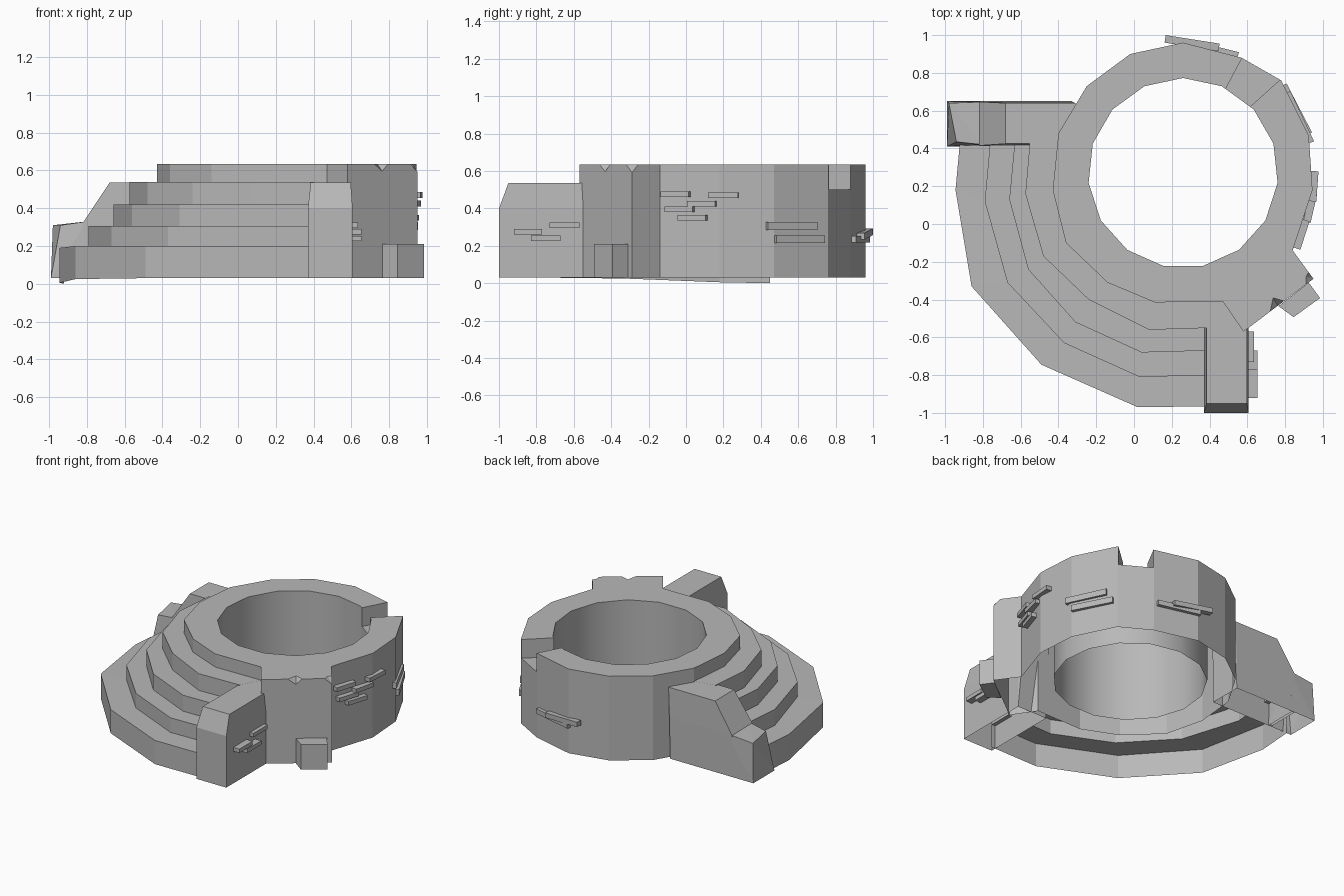
import bpy, bmesh, math
from mathutils import Vector

if "Cube" in bpy.data.objects:
    bpy.data.objects.remove(bpy.data.objects["Cube"])

BASE, TOP = 0.03, 0.635
CENTRE = Vector((0.26, 0.27))

# Dark stone grey
stone = bpy.data.materials.new("stone")
stone.diffuse_color = (0.48, 0.48, 0.48, 1)
stone.use_nodes = True
stone.node_tree.nodes["Principled BSDF"].inputs["Base Color"].default_value = stone.diffuse_color


def add_object(name, bm):
    me = bpy.data.meshes.new(name)
    bm.to_mesh(me)
    bm.free()
    me.materials.append(stone)
    ob = bpy.data.objects.new(name, me)
    bpy.context.collection.objects.link(ob)
    return ob


def prism(name, outline, z0, z1):
    bm = bmesh.new()
    f = bm.faces.new([bm.verts.new((x, y, z0)) for x, y in outline])
    ext = bmesh.ops.extrude_face_region(bm, geom=[f])
    for v in ext["geom"]:
        if isinstance(v, bmesh.types.BMVert):
            v.co.z = z1
    bmesh.ops.recalc_face_normals(bm, faces=bm.faces)
    return add_object(name, bm)


def hull(name, points, open_bottom=False):
    bm = bmesh.new()
    for p in points:
        bm.verts.new(p)
    bmesh.ops.convex_hull(bm, input=bm.verts)
    bmesh.ops.dissolve_limit(bm, angle_limit=0.02, verts=bm.verts, edges=bm.edges)
    bmesh.ops.recalc_face_normals(bm, faces=bm.faces)
    if open_bottom:
        low = [f for f in bm.faces if f.normal.z < -0.9]
        bmesh.ops.delete(bm, geom=low, context='FACES')
    return add_object(name, bm)


def cut(ob, cutter):
    m = ob.modifiers.new("cut", 'BOOLEAN')
    m.operation, m.solver, m.object = 'DIFFERENCE', 'EXACT', cutter
    bpy.context.view_layer.update()
    dg = bpy.context.evaluated_depsgraph_get()
    me = bpy.data.meshes.new_from_object(ob.evaluated_get(dg))
    ob.modifiers.clear()
    ob.data = me
    bpy.data.objects.remove(cutter)


# Ring wall with flat buttress at the front right
outer = [(0.58, -0.57), (0.95, -0.29), (0.84, -0.14), (0.945, 0.18), (0.925, 0.47),
         (0.78, 0.76), (0.57, 0.88), (0.26, 0.96), (-0.02, 0.90), (-0.25, 0.73),
         (-0.40, 0.48), (-0.43, 0.18), (-0.36, -0.10), (-0.14, -0.31),
         (0.11, -0.415), (0.47, -0.41)]
inner = [(CENTRE.x + 0.503 * math.cos(math.pi / 2 + i * math.tau / 15),
          CENTRE.y + 0.503 * math.sin(math.pi / 2 + i * math.tau / 15)) for i in range(15)]
ring = prism("ring_wall", outer, BASE, TOP)
cut(ring, prism("hole_cutter", inner, -0.2, 0.9))

# Broken gap and small chips in the rim
cut(ring, prism("gap_cutter", [(0.62, 0.97), (0.43, 0.61), (0.58, 0.59), (0.88, 0.86)], 0.5, 0.9))
cut(ring, hull("chip_cutter", [(0.70, -0.50, 0.65), (0.83, -0.405, 0.65),
                               (0.73, -0.38, 0.645), (0.78, -0.46, 0.57)]))
cut(ring, hull("corner_cutter", [(0.90, -0.36, 0.65), (0.93, -0.22, 0.65), (1.0, -0.29, 0.65),
                                 (0.98, -0.29, 0.56), (0.90, -0.28, 0.645)]))

# Open the underside and smooth the inside of the ring
bm = bmesh.new()
bm.from_mesh(ring.data)
bm.normal_update()
drop = []
for f in bm.faces:
    c = f.calc_center_median()
    if f.normal.z < -0.9 and c.z < 0.05:
        drop.append(f)
    f.smooth = abs(f.normal.z) < 0.1 and (c.xy - CENTRE).length < 0.51
for e in bm.edges:
    e.smooth = e.calc_face_angle(3.0) < 0.6
bmesh.ops.delete(bm, geom=drop, context='FACES')
bm.to_mesh(ring.data)
bm.free()
ring.data.materials.clear()
ring.data.materials.append(stone)

# Curved stairs, one stepped sheet
rims = [
    [(-0.92, 0.45), (-0.945, 0.18), (-0.86, -0.33), (-0.49, -0.745), (0.02, -0.97), (0.40, -0.965)],
    [(-0.76, 0.45), (-0.79, 0.12), (-0.67, -0.31), (-0.37, -0.63), (0.03, -0.81), (0.40, -0.80)],
    [(-0.63, 0.45), (-0.66, 0.13), (-0.56, -0.24), (-0.31, -0.52), (0.04, -0.68), (0.40, -0.67)],
    [(-0.55, 0.45), (-0.575, 0.16), (-0.48, -0.17), (-0.24, -0.40), (0.08, -0.56), (0.40, -0.55)],
    [(-0.40, 0.48), (-0.43, 0.18), (-0.36, -0.10), (-0.14, -0.31), (0.11, -0.415), (0.47, -0.41)]]
levels = [BASE, 0.20, 0.305, 0.42, 0.54]
bm = bmesh.new()
rows = []
for i, rim in enumerate(rims):
    for z in levels[i:i + 2]:
        rows.append([bm.verts.new((x, y, z)) for x, y in rim])
bmesh.ops.delete(bm, geom=rows[-1] if len(rows) > 9 else [], context='VERTS')
rows = rows[:9]
for k, z in enumerate((0.0, 0.005, 0.025)):
    rows[0][k].co.z = z
for k in range(2):
    rows[1][k].co.z = rows[2][k].co.z = 0.19
for a, b in zip(rows, rows[1:]):
    for i in range(len(a) - 1):
        bm.faces.new((a[i], a[i + 1], b[i + 1], b[i]))
add_object("stairs", bm)

# Front cheek wall of the stairs
hull("front_cheek_wall",
     [(x, y, BASE) for x in (0.37, 0.607) for y in (-1.0, -0.45)] +
     [(x, y, 0.40) for x in (0.37, 0.607) for y in (-1.0, -0.45)] +
     [(x, y, 0.535) for x in (0.385, 0.597) for y in (-0.95, -0.40)], True)

# Left cheek wall: high part, then low end block
hull("left_cheek_wall",
     [(x, y, BASE) for x in (-0.82, -0.33) for y in (0.41, 0.65)] +
     [(x, y, 0.325) for x in (-0.82, -0.33) for y in (0.415, 0.647)] +
     [(x, y, 0.535) for x in (-0.68, -0.31) for y in (0.425, 0.64)], True)
hull("left_end_block",
     [(x, y, BASE) for x in (-0.99, -0.80) for y in (0.41, 0.65)] +
     [(-0.94, 0.435, 0.31), (-0.98, 0.64, 0.31), (-0.80, 0.42, 0.33), (-0.78, 0.647, 0.33)], True)

# Foot stone against the buttress
prism("foot_stone", [(0.765, -0.435), (0.845, -0.493), (0.985, -0.392), (0.925, -0.31)], BASE, 0.21)


# Raised bricks along the walls: ends, height, thickness, rise
def brick(i, a, b, z, h=0.03, depth=0.04, dz=0.0):
    a, b = Vector(a), Vector(b)
    d = (b - a).normalized()
    n = Vector((d.y, -d.x)) * depth / 2
    pts = []
    for p, zz in ((a, z), (b, z + dz)):
        for s in (-1, 1):
            q = p + n * s
            pts += [(q.x, q.y, zz - h / 2), (q.x, q.y, zz + h / 2)]
    hull("brick_%02d" % i, pts)


bricks = [
    ((0.63, -0.92), (0.63, -0.77), 0.275, 0.028, 0.05),
    ((0.63, -0.83), (0.63, -0.67), 0.24, 0.028, 0.05),
    ((0.61, -0.73), (0.61, -0.57), 0.31, 0.028, 0.05),
    ((0.862, -0.13), (0.91, 0.02), 0.475),
    ((0.945, 0.12), (0.957, 0.28), 0.47),
    ((0.915, 0.01), (0.95, 0.16), 0.425),
    ((0.868, -0.11), (0.916, 0.04), 0.395),
    ((0.89, -0.04), (0.938, 0.11), 0.35),
    ((0.935, 0.43), (0.81, 0.695), 0.305, 0.042),
    ((0.925, 0.475), (0.79, 0.735), 0.235, 0.042),
    ((0.45, 0.935), (0.165, 0.98), 0.25, 0.035, 0.04, 0.025),
    ((0.55, 0.89), (0.25, 0.965), 0.235, 0.035)]
for i, args in enumerate(bricks):
    brick(i, *args)
